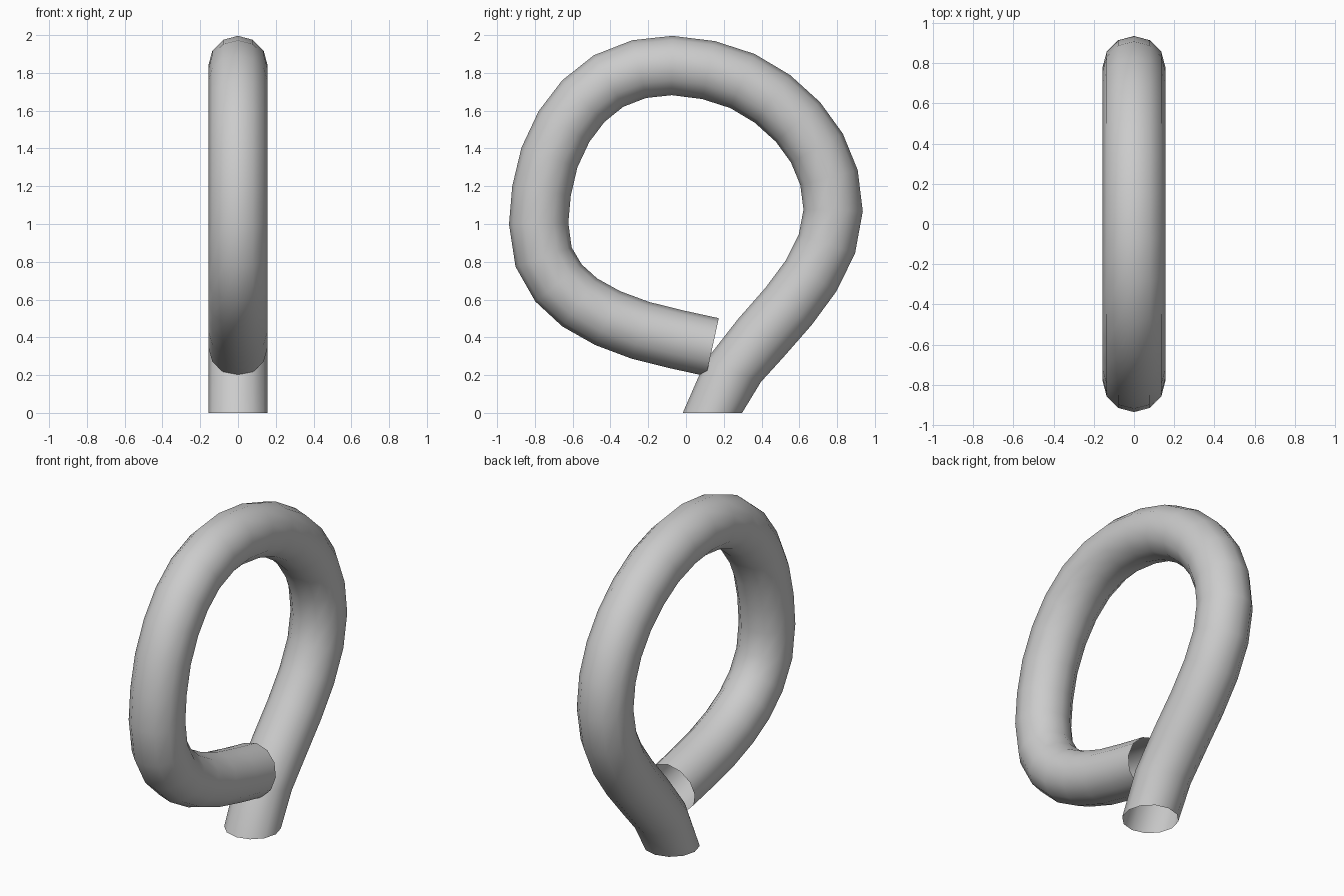
import bpy, math
from mathutils import Vector

if "Cube" in bpy.data.objects:
    bpy.data.objects.remove(bpy.data.objects["Cube"])

RADIUS, SIDES = 0.157, 12

# Centre line of the looped tube in the y-z plane
path = [(.14, 0), (.25, .22), (.395, .395), (.544, .565), (.662, .725), (.746, .894),
        (.779, 1.072), (.757, 1.246), (.693, 1.402), (.593, 1.54), (.458, 1.662),
        (.299, 1.757), (.119, 1.815), (-.074, 1.839), (-.248, 1.82), (-.41, 1.757),
        (-.543, 1.651), (-.646, 1.516), (-.723, 1.352), (-.765, 1.175), (-.78, 1.003),
        (-.754, .825), (-.675, .688), (-.563, .585), (-.415, .502), (-.241, .437),
        (-.048, .389), (.14, .348)]
pts = [Vector((0, y, z)) for y, z in path]


def tangent(i):
    # The foot leaves the ground vertically, then leans over
    if i < 2:
        a = math.radians((90, 69)[i])
        return Vector((0, math.cos(a), math.sin(a)))
    a, b = pts[i - 1], pts[min(i + 1, len(pts) - 1)]
    return ((pts[i] - a).normalized() + (b - pts[i]).normalized()).normalized()


# Sweep an open twelve-sided ring along the path
verts, faces = [], []
side = Vector((1, 0, 0))
for i, c in enumerate(pts):
    t = tangent(i)
    n = Vector((0, -t.z, t.y))
    for j in range(SIDES):
        a = math.tau * j / SIDES
        verts.append(c + RADIUS * (math.cos(a) * n + math.sin(a) * side))
for i in range(len(pts) - 1):
    for j in range(SIDES):
        k = (j + 1) % SIDES
        faces.append((i * SIDES + j, i * SIDES + k,
                      (i + 1) * SIDES + k, (i + 1) * SIDES + j))

mesh = bpy.data.meshes.new("looped_tube")
mesh.from_pydata(verts, [], faces)
mesh.update()
tube = bpy.data.objects.new("looped_tube", mesh)
bpy.context.collection.objects.link(tube)
for p in mesh.polygons:
    p.use_smooth = True
